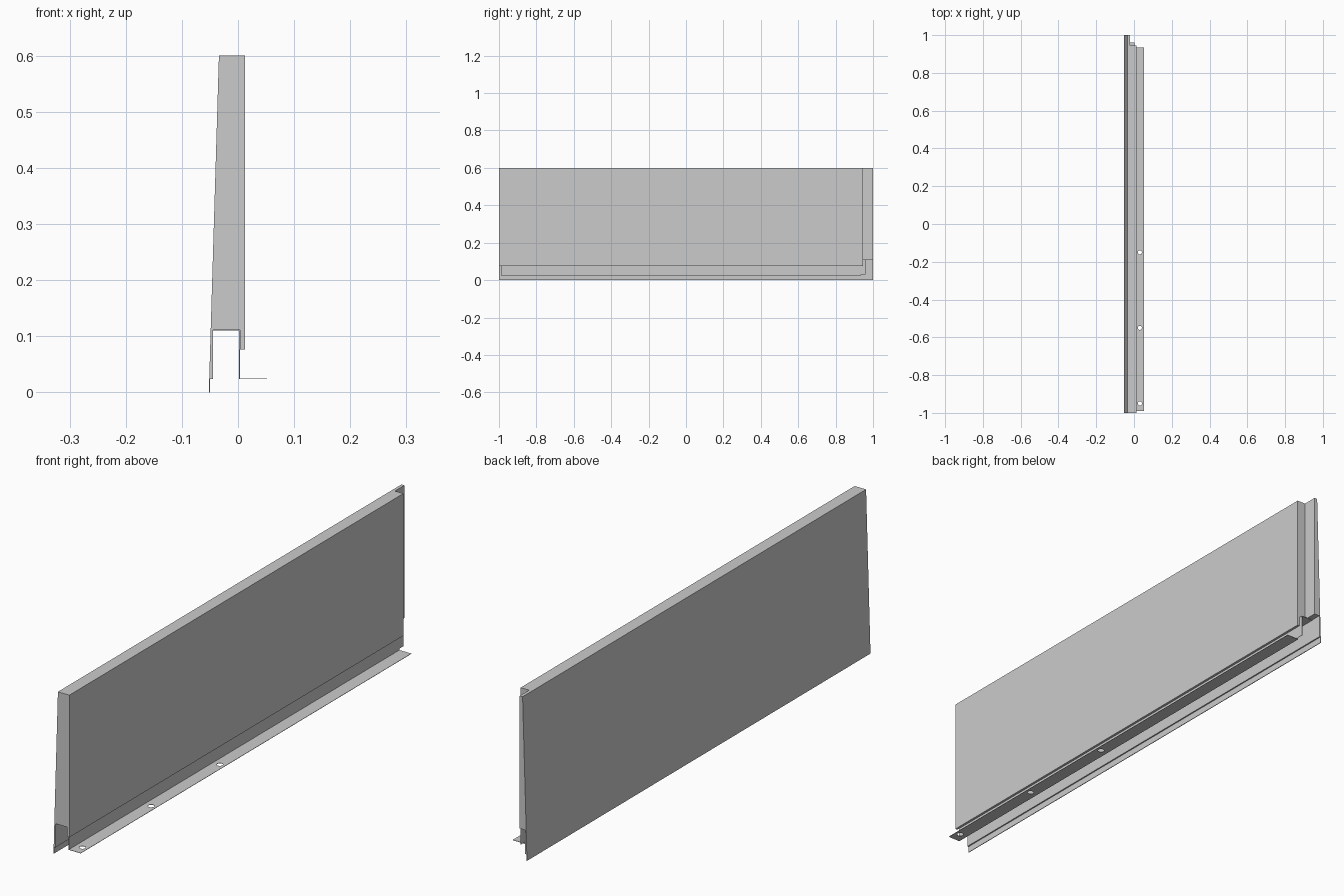
import bpy, bmesh
from mathutils import Matrix

if "Cube" in bpy.data.objects:
    bpy.data.objects.remove(bpy.data.objects["Cube"])


def add_object(name, bm):
    bmesh.ops.recalc_face_normals(bm, faces=bm.faces)
    mesh = bpy.data.meshes.new(name)
    bm.to_mesh(mesh)
    bm.free()
    obj = bpy.data.objects.new(name, mesh)
    bpy.context.collection.objects.link(obj)
    return obj


def extrude_profile(name, points, y0, y1):
    """Extrude an x-z profile along y."""
    bm = bmesh.new()
    face = bm.faces.new([bm.verts.new((x, y0, z)) for x, z in points])
    ext = bmesh.ops.extrude_face_region(bm, geom=[face])
    verts = [v for v in ext["geom"] if isinstance(v, bmesh.types.BMVert)]
    bmesh.ops.translate(bm, verts=verts, vec=(0, y1 - y0, 0))
    return add_object(name, bm)


def box(name, x0, x1, y0, y1, z0, z1):
    return extrude_profile(name, [(x0, z0), (x1, z0), (x1, z1), (x0, z1)], y0, y1)


def cut(obj, cutter):
    """Subtract the cutter, then discard it."""
    cutter.hide_render = True
    mod = obj.modifiers.new("cut", "BOOLEAN")
    mod.operation = "DIFFERENCE"
    mod.solver = "EXACT"
    mod.object = cutter
    bpy.context.view_layer.objects.active = obj
    bpy.ops.object.modifier_apply(modifier=mod.name)
    bpy.data.objects.remove(cutter)


# Panel body: sloping outer face, open channel underneath, thin drip lip
body = extrude_profile("panel_body", [
    (-0.052, 0), (-0.0495, 0), (-0.0495, 0.0235), (-0.0445, 0.0235),
    (-0.0445, 0.1113), (0.0035, 0.1113), (0.0035, 0.076),
    (0.0125, 0.076), (0.0125, 0.6), (-0.034, 0.6)], -1, 1)

# Rabbet along the far end
cut(body, box("rabbet_cutter", -0.022, 0.1, 0.945, 1.1, -0.1, 0.7))

# Folded mounting sheet: channel roof, web and foot flange
sheet = extrude_profile("mounting_flange", [
    (-0.0445, 0.11), (0.002, 0.11), (0.002, 0.0235), (0.052, 0.0235),
    (0.052, 0.0248), (0.0035, 0.0248), (0.0035, 0.1113), (-0.0445, 0.1113)],
    -0.99, 0.96)

# Notch at the far end of the flange
cut(sheet, box("notch_cutter", -0.01, 0.1, 0.935, 1.1, -0.1, 0.03))

# Screw holes in the flange
for y in (-0.95, -0.55, -0.15):
    bm = bmesh.new()
    bmesh.ops.create_cone(bm, cap_ends=True, segments=24, radius1=0.011,
                          radius2=0.011, depth=0.03,
                          matrix=Matrix.Translation((0.031, y, 0.024)))
    cut(sheet, add_object("hole_cutter", bm))
